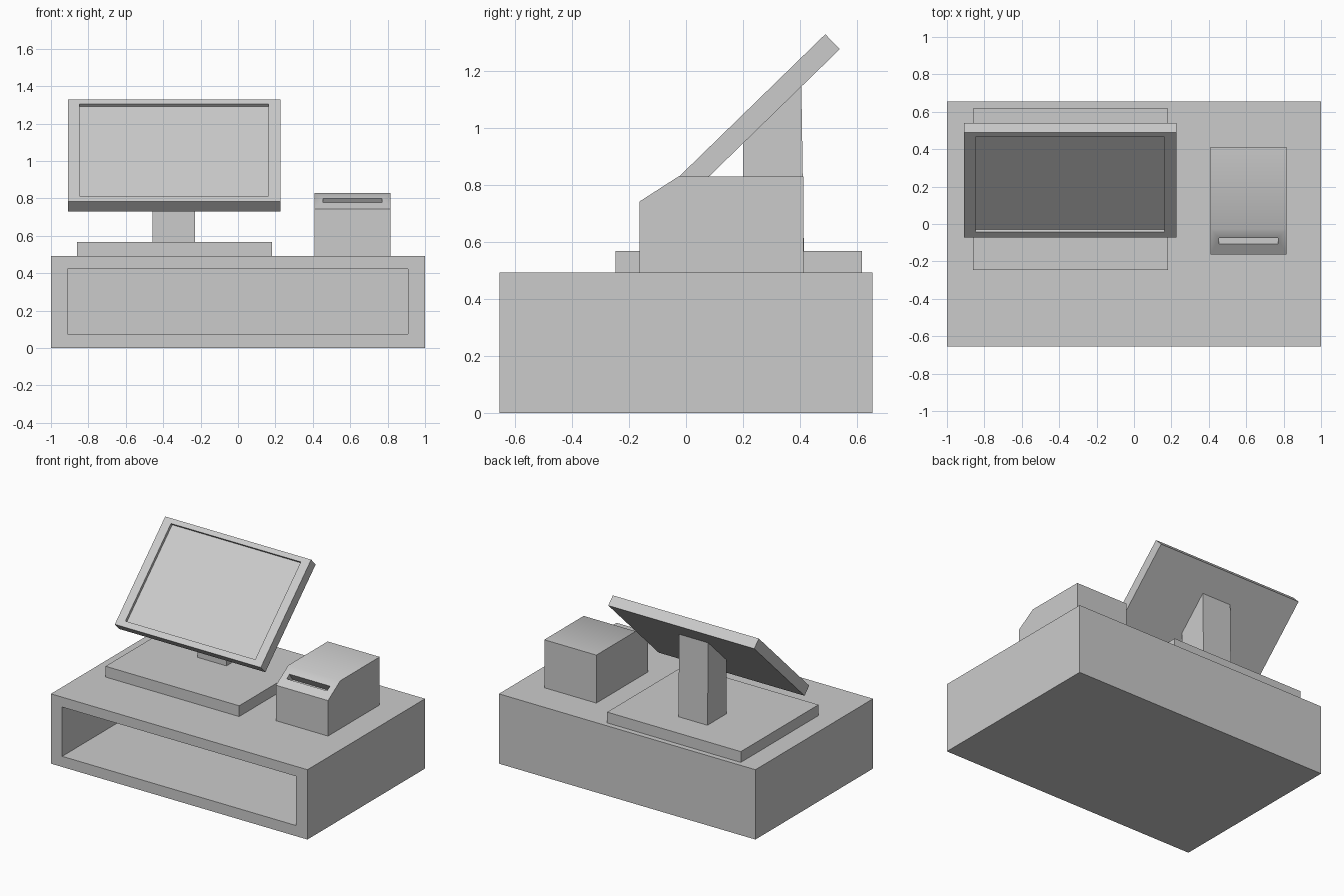
import bpy, bmesh, math
from mathutils import Vector

if "Cube" in bpy.data.objects:
    bpy.data.objects.remove(bpy.data.objects["Cube"])


def prism(name, profile, x0, x1):
    """Extrude a (y, z) profile along x."""
    bm = bmesh.new()
    face = bm.faces.new([bm.verts.new((x0, y, z)) for y, z in profile])
    ext = bmesh.ops.extrude_face_region(bm, geom=[face])
    moved = [g for g in ext["geom"] if isinstance(g, bmesh.types.BMVert)]
    bmesh.ops.translate(bm, verts=moved, vec=(x1 - x0, 0, 0))
    bmesh.ops.recalc_face_normals(bm, faces=bm.faces)
    mesh = bpy.data.meshes.new(name)
    bm.to_mesh(mesh)
    bm.free()
    obj = bpy.data.objects.new(name, mesh)
    bpy.context.collection.objects.link(obj)
    return obj


def rect(y0, y1, z0, z1):
    return [(y0, z0), (y1, z0), (y1, z1), (y0, z1)]


def slab(a, b, s0, s1, d0, d1):
    """Profile lying along the sloped line a-b: s along it, d into the body."""
    a, b = Vector(a), Vector(b)
    u = (b - a).normalized()
    w = Vector((u.y, -u.x))
    return [tuple(a + u * s + w * d)
            for s, d in ((s0, d0), (s1, d0), (s1, d1), (s0, d1))]


def select(obj):
    bpy.ops.object.select_all(action='DESELECT')
    obj.select_set(True)
    bpy.context.view_layer.objects.active = obj


def carve(obj, profile, x0, x1):
    """Cut a prism-shaped recess out of obj."""
    cutter = prism("cutter", profile, x0, x1)
    cutter.hide_render = True
    mod = obj.modifiers.new("recess", 'BOOLEAN')
    mod.operation = 'DIFFERENCE'
    mod.solver = 'EXACT'
    mod.object = cutter
    select(obj)
    bpy.ops.object.modifier_apply(modifier=mod.name)
    bpy.data.objects.remove(cutter)


# Drawer housing with open front
housing = prism("drawer_housing", rect(-0.655, 0.655, 0, 0.492), -1, 1)
carve(housing, rect(-0.8, 0.575, 0.075, 0.422), -0.912, 0.91)

# Plate under the screen
prism("stand_plate", rect(-0.247, 0.618, 0.492, 0.568), -0.86, 0.182)

# Upright, cut at the slope of the screen back
prism("stand_post", [(0.2, 0.568), (0.414, 0.568), (0.405, 1.15), (0.2, 0.95)],
      -0.457, -0.23)

# Tilted screen with recessed display
low, high = (-0.072, 0.783), (0.489, 1.329)
length = (Vector(high) - Vector(low)).length
screen = prism("screen", slab(low, high, 0, length, 0, 0.073), -0.91, 0.228)
carve(screen, slab(low, high, 0.041, length - 0.034, -0.05, 0.02), -0.848, 0.164)

# Receipt printer with sloped front and paper slot
lip, brow = (-0.163, 0.742), (-0.026, 0.83)
printer = prism("receipt_printer",
                [(-0.163, 0.492), lip, brow, (0.413, 0.83), (0.413, 0.492)],
                0.41, 0.816)
carve(printer, slab(lip, brow, 0.066, 0.104, -0.03, 0.06), 0.455, 0.77)
select(printer)
bpy.ops.object.shade_smooth_by_angle(angle=math.radians(40))
